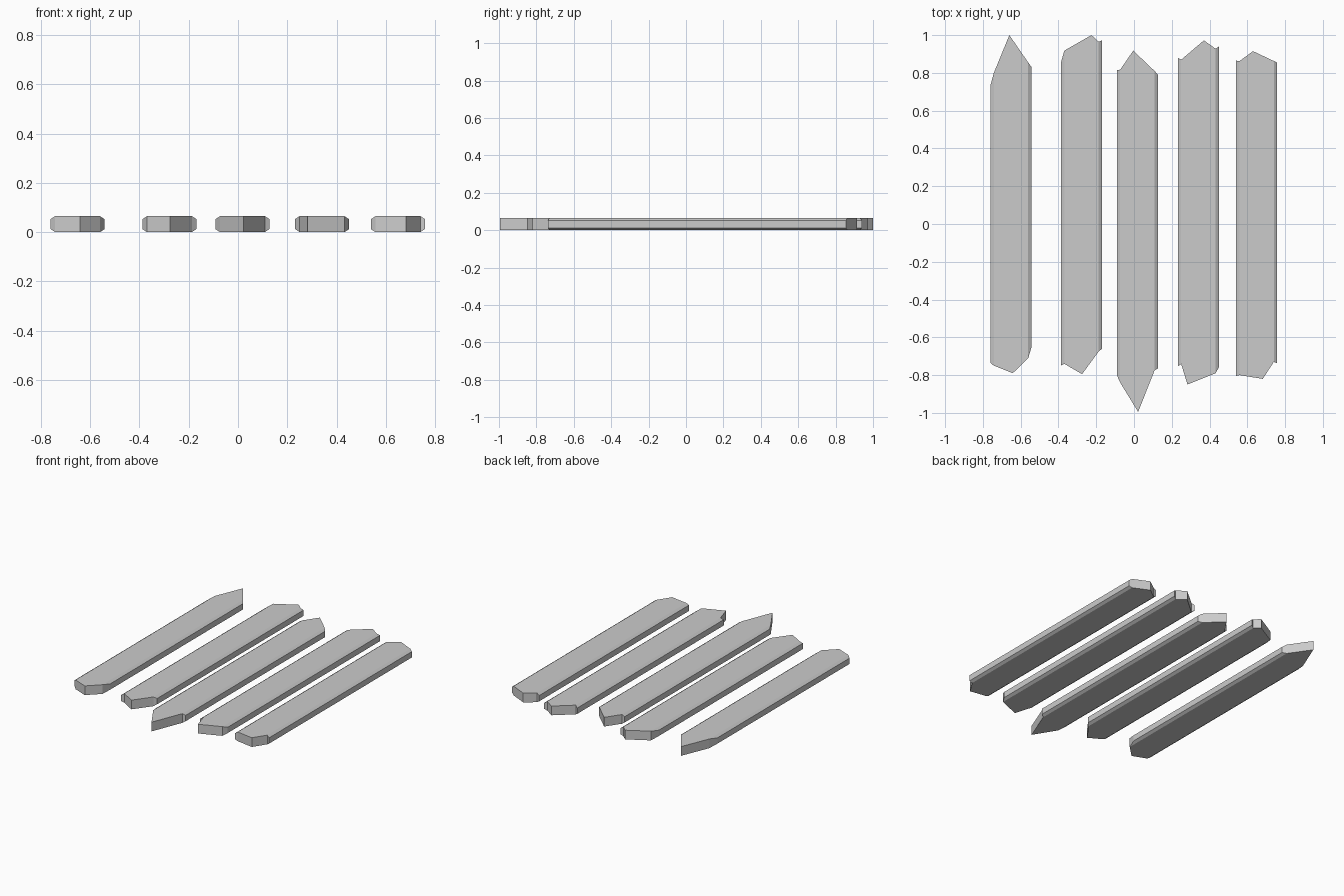
import bpy, bmesh

if "Cube" in bpy.data.objects:
    bpy.data.objects.remove(bpy.data.objects["Cube"])

W, H = 0.218, 0.065      # plank width and thickness
CX, CZ = 0.018, 0.012    # long-edge chamfer


def plank(name, x0, back, front):
    """Each end: tip x, then y at left side, left chamfer, tip, right chamfer, right side."""
    bm = bmesh.new()
    rings = []
    for tip_x, *ys in (front, back):
        xs = [x0, x0 + CX, tip_x, x0 + W - CX, x0 + W]
        inset = [CZ, 0, 0, 0, CZ]
        low = [bm.verts.new((x, y, i)) for x, y, i in zip(xs, ys, inset)]
        top = [bm.verts.new((x, y, H - i)) for x, y, i in zip(xs, ys, inset)]
        # broken end faces
        for i in range(4):
            bm.faces.new((low[i], low[i + 1], top[i + 1], top[i]))
        rings.append((low, top))
    (fl, ft), (bl, bt) = rings
    # broad faces and chamfers, then the two narrow sides
    for f, b in ((fl, bl), (ft, bt)):
        bm.faces.new(f[1:4] + b[3:0:-1])
        for i, j in ((0, 1), (3, 4)):
            bm.faces.new((f[i], f[j], b[j], b[i]))
    for i in (0, 4):
        bm.faces.new((fl[i], ft[i], bt[i], bl[i]))
    bmesh.ops.recalc_face_normals(bm, faces=bm.faces)
    mesh = bpy.data.meshes.new(name)
    bm.to_mesh(mesh)
    bm.free()
    bpy.context.collection.objects.link(bpy.data.objects.new(name, mesh))


# left edge x, back end, front end
planks = [
    (-0.760, (-0.66, 0.735, 0.80, 1.00, 0.855, 0.83), (-0.642, -0.735, -0.75, -0.79, -0.71, -0.65)),
    (-0.387, (-0.225, 0.855, 0.918, 1.00, 0.965, 0.972), (-0.275, -0.75, -0.74, -0.795, -0.675, -0.66)),
    (-0.091, (-0.004, 0.815, 0.817, 0.918, 0.81, 0.79), (0.022, -0.80, -0.84, -0.995, -0.775, -0.765)),
    (0.232, (0.37, 0.88, 0.87, 0.972, 0.928, 0.94), (0.283, -0.752, -0.742, -0.85, -0.79, -0.757)),
    (0.540, (0.63, 0.865, 0.862, 0.915, 0.863, 0.855), (0.682, -0.805, -0.80, -0.82, -0.73, -0.737)),
]
for n, spec in enumerate(planks, 1):
    plank(f"plank_{n}", *spec)
